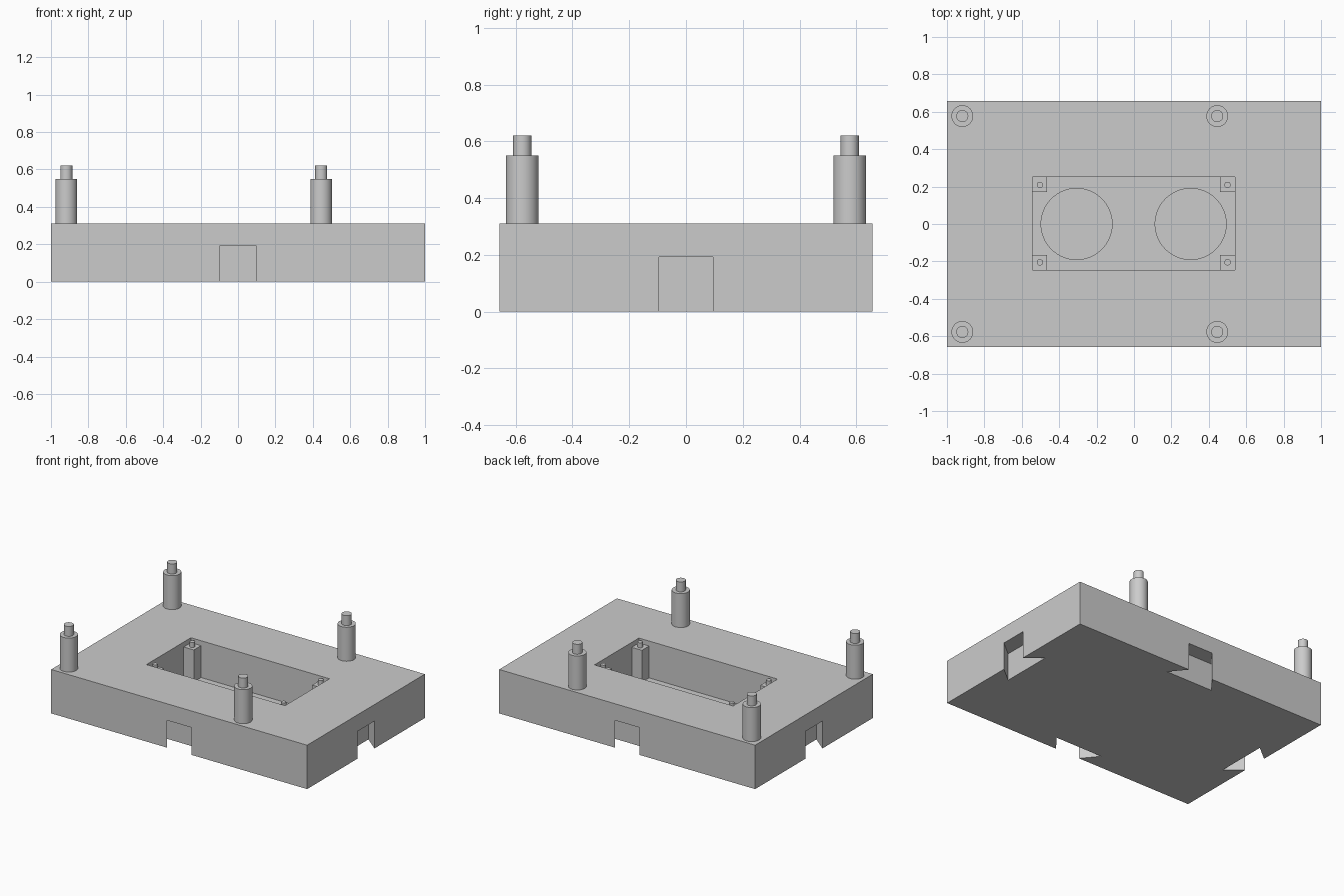
import bpy, bmesh, math

if "Cube" in bpy.data.objects:
    bpy.data.objects.remove(bpy.data.objects["Cube"])

TOP, FLOOR = 0.31, 0.05          # block top and pocket floor heights
HALF_Y = 0.657

grey = bpy.data.materials.new("plain grey")
grey.diffuse_color = (0.6, 0.6, 0.6, 1)
grey.use_nodes = True
grey.node_tree.nodes["Principled BSDF"].inputs["Base Color"].default_value = grey.diffuse_color


def prism(name, outline, z0, z1):
    """Extrude a counter-clockwise xy outline from z0 to z1."""
    bm = bmesh.new()
    low = [bm.verts.new((x, y, z0)) for x, y in outline]
    high = [bm.verts.new((x, y, z1)) for x, y in outline]
    bm.faces.new(low[::-1])
    bm.faces.new(high)
    n = len(outline)
    for i in range(n):
        j = (i + 1) % n
        bm.faces.new((low[i], low[j], high[j], high[i]))
    mesh = bpy.data.meshes.new(name)
    bm.to_mesh(mesh)
    bm.free()
    mesh.materials.append(grey)
    ob = bpy.data.objects.new(name, mesh)
    bpy.context.collection.objects.link(ob)
    return ob


def box(x0, x1, y0, y1):
    return [(x0, y0), (x1, y0), (x1, y1), (x0, y1)]


def circle(cx, cy, r, n=48):
    return [(cx + r * math.cos(2 * math.pi * i / n),
             cy + r * math.sin(2 * math.pi * i / n)) for i in range(n)]


def smooth(ob):
    bpy.ops.object.select_all(action='DESELECT')
    ob.select_set(True)
    bpy.context.view_layer.objects.active = ob
    bpy.ops.object.shade_smooth_by_angle(angle=math.radians(30))


def stepped_peg(name, cx, cy, steps, n=48):
    """Lathe a closed (radius, z) profile about a vertical axis."""
    bm = bmesh.new()
    rings = [[bm.verts.new((x, y, z)) for x, y in circle(cx, cy, r, n)]
             for r, z in steps]
    bm.faces.new(rings[0][::-1])
    bm.faces.new(rings[-1])
    for a, b in zip(rings, rings[1:]):
        for i in range(n):
            j = (i + 1) % n
            bm.faces.new((a[i], a[j], b[j], b[i]))
    mesh = bpy.data.meshes.new(name)
    bm.to_mesh(mesh)
    bm.free()
    mesh.materials.append(grey)
    ob = bpy.data.objects.new(name, mesh)
    bpy.context.collection.objects.link(ob)
    smooth(ob)


# Base block
block = prism("base_block", box(-1, 1, -HALF_Y, HALF_Y), 0, TOP)

# Central pocket and two round recesses in its floor
cutters = [prism("pocket_cutter", box(-0.543, 0.54, -0.246, 0.25), FLOOR, 0.5)]
for cx in (-0.307, 0.303):
    cutters.append(prism("round_recess_cutter", circle(cx, 0, 0.19, 64), 0.025, 0.2))

# Dovetail slots under the middle of each side
for k in range(4):
    edge = HALF_Y if k % 2 else 1.0
    slope = 0.09 / 0.11
    out = 0.095 - 0.04 * slope     # outline continues just past the edge
    shape = [(edge - 0.11, -0.185), (edge + 0.04, -out),
             (edge + 0.04, out), (edge - 0.11, 0.185)]
    c, s = round(math.cos(k * math.pi / 2)), round(math.sin(k * math.pi / 2))
    shape = [(x * c - y * s, x * s + y * c) for x, y in shape]
    cutters.append(prism("dovetail_cutter", shape, -0.1, 0.193))

bpy.context.view_layer.objects.active = block
for cutter in cutters:
    cutter.hide_render = True
    mod = block.modifiers.new("cut", 'BOOLEAN')
    mod.operation = 'DIFFERENCE'
    mod.solver = 'EXACT'
    mod.object = cutter
    bpy.ops.object.modifier_apply(modifier=mod.name)
    bpy.data.objects.remove(cutter)
smooth(block)

# Corner supports with locating pins inside the pocket
for sx in (-1, 1):
    for sy in (-1, 1):
        cx, cy = sx * 0.5015 - 0.0015, sy * 0.207 + 0.002
        # outer sides sink slightly into the pocket walls
        xs = sorted((cx - sx * 0.039, cx + sx * 0.045))
        ys = sorted((cy - sy * 0.039, cy + sy * 0.045))
        prism("pocket_support", box(*xs, *ys), FLOOR - 0.01, 0.275)
        pin = prism("support_pin", circle(cx, cy, 0.017, 24), 0.265, TOP)
        smooth(pin)

# Tall stepped pegs on the top
for cx in (-0.918, 0.445):
    for cy in (-0.577, 0.577):
        stepped_peg("stepped_peg", cx, cy,
                    [(0.058, TOP - 0.01), (0.058, 0.55), (0.032, 0.55), (0.032, 0.62)])
